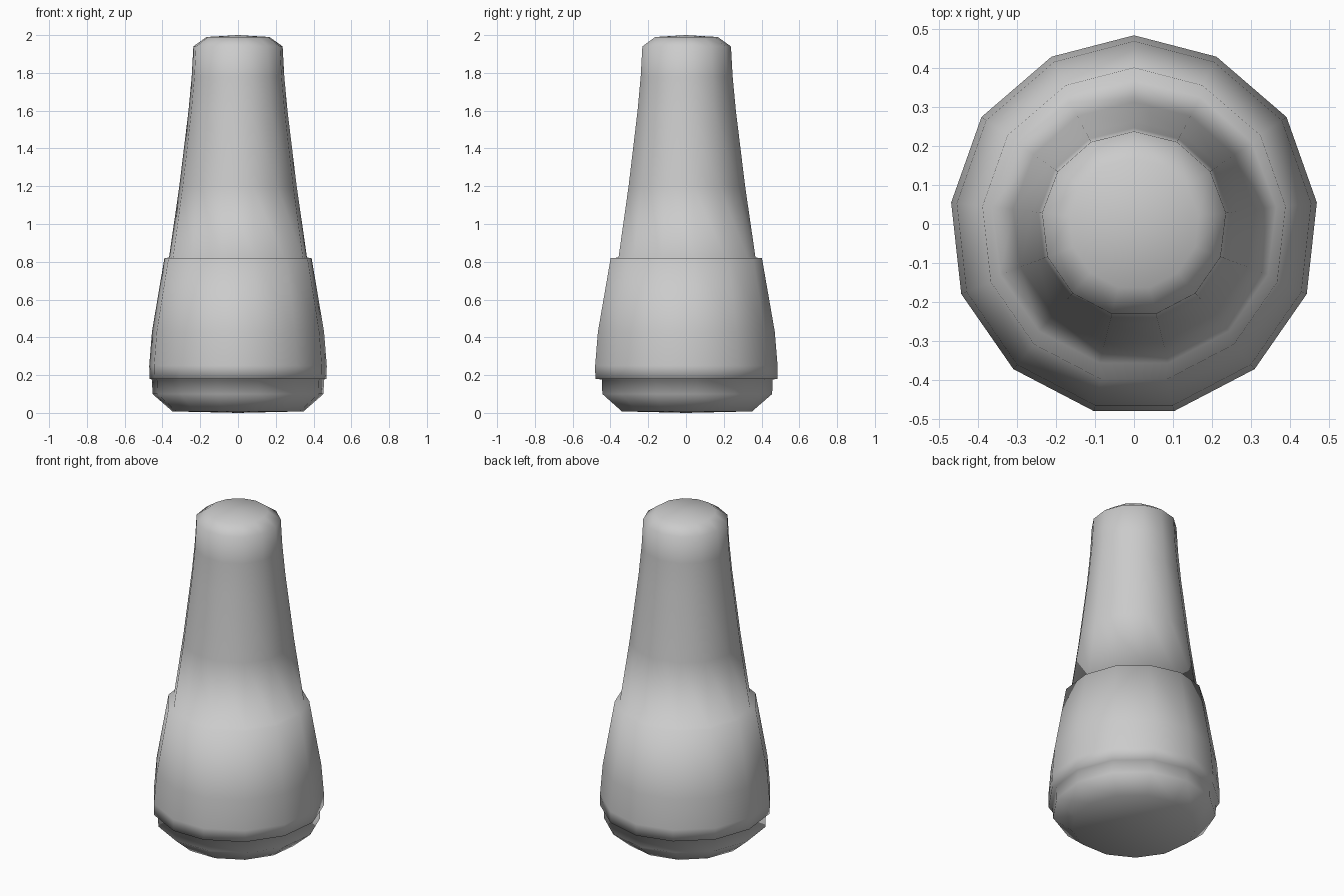
import bpy, bmesh, math

if "Cube" in bpy.data.objects:
    bpy.data.objects.remove(bpy.data.objects["Cube"])

SIDES = 13
# half outline of the sleeve cross-section (x, y), back to front, at radius 0.485
SLEEVE_HALF = [(0, .485), (.212, .43), (.392, .275), (.47, .055),
               (.444, -.18), (.31, -.373), (.103, -.481)]
SLEEVE = [(x / .485, y / .485) for x, y in SLEEVE_HALF]
SLEEVE += [(-x, y) for x, y in reversed(SLEEVE[1:])]
ROUND = [(math.sin(2 * math.pi * i / SIDES), math.cos(2 * math.pi * i / SIDES))
         for i in range(SIDES)]

# (radius, height, section) from base to tip
PROFILE = [
    (.35, .008, ROUND), (.456, .10, ROUND), (.459, .177, ROUND),
    (.484, .18, SLEEVE), (.485, .25, SLEEVE), (.47, .43, SLEEVE), (.402, .82, SLEEVE),
    (.368, .822, ROUND), (.313, 1.2, ROUND), (.264, 1.6, ROUND),
    (.247, 1.78, ROUND), (.238, 1.94, ROUND), (.168, 1.99, ROUND),
]

# one continuous smooth skin: base, sleeve band and tapered neck
bm = bmesh.new()
rings = [[bm.verts.new((x * r, y * r, z)) for x, y in sec] for r, z, sec in PROFILE]
for a, b in zip(rings, rings[1:]):
    for i in range(SIDES):
        j = (i + 1) % SIDES
        bm.faces.new((a[i], a[j], b[j], b[i]))
# shallow end caps
for ring, z in ((rings[0], 0), (rings[-1], 2.0)):
    c = bm.verts.new((0, 0, z))
    for i in range(SIDES):
        bm.faces.new((ring[i], ring[(i + 1) % SIDES], c))
bmesh.ops.recalc_face_normals(bm, faces=bm.faces)
for f in bm.faces:
    f.smooth = True
mesh = bpy.data.meshes.new("tapered_body")
bm.to_mesh(mesh)
bm.free()
bpy.context.collection.objects.link(bpy.data.objects.new("tapered_body", mesh))
